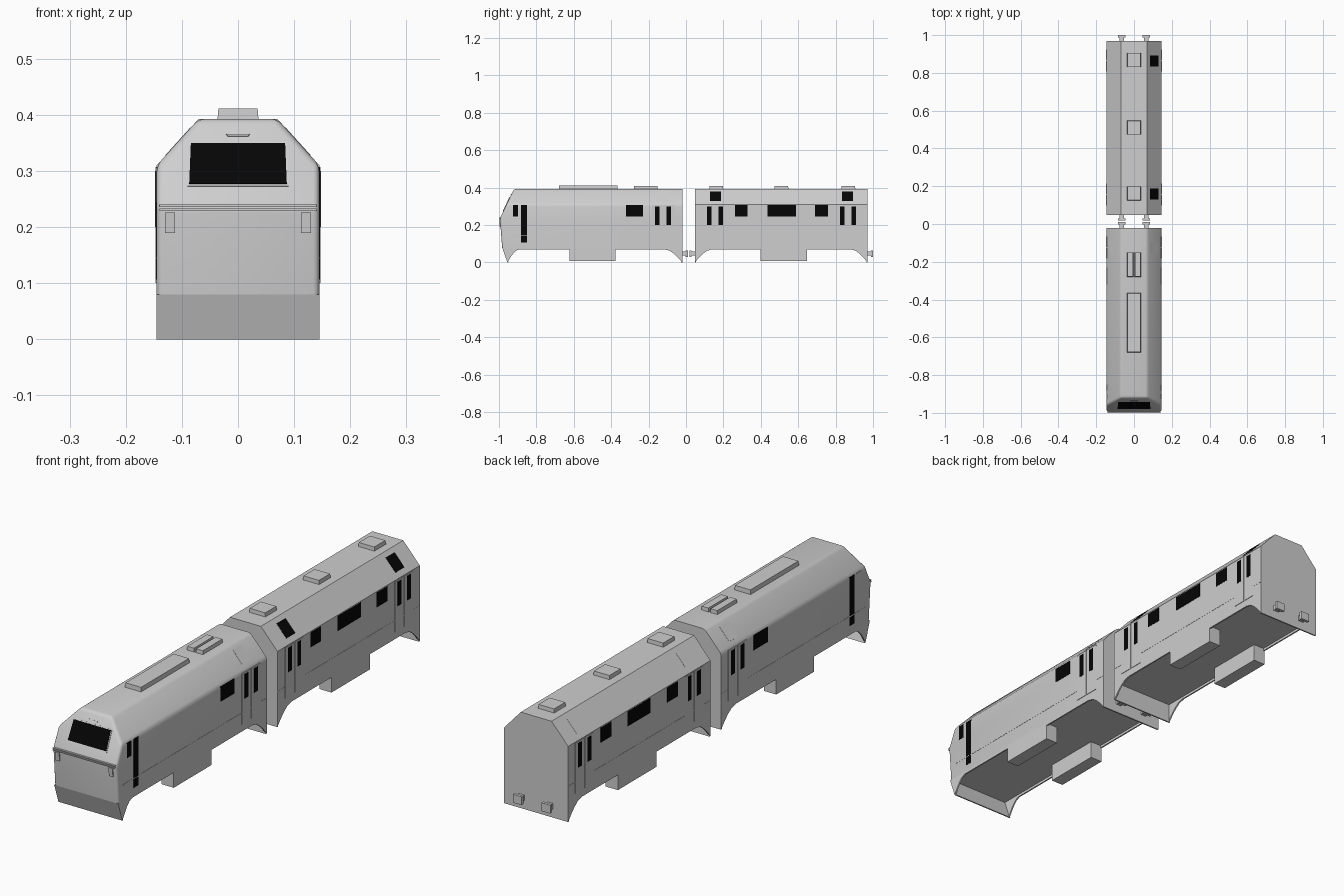
import bpy, bmesh, math
from mathutils import Vector

cube = bpy.data.objects.get("Cube")
if cube:
    bpy.data.objects.remove(cube, do_unlink=True)


def material(name, value):
    m = bpy.data.materials.new(name)
    m.use_nodes = True
    m.diffuse_color = (value, value, value, 1)
    bsdf = next(n for n in m.node_tree.nodes if n.type == 'BSDF_PRINCIPLED')
    bsdf.inputs["Base Color"].default_value = (value, value, value, 1)
    return m


GREY = material("light grey paint", 0.62)
BLACK = material("black glass", 0.0015)
HALF, FLOOR, SHOULDER, ROOF, RIDGE = 0.145, 0.08, 0.31, 0.393, 0.07
WAIST, SILL = 0.235, 0.07


def finish(name, bm, mat):
    bmesh.ops.recalc_face_normals(bm, faces=bm.faces)
    mesh = bpy.data.meshes.new(name)
    bm.to_mesh(mesh)
    bm.free()
    mesh.materials.append(mat)
    ob = bpy.data.objects.new(name, mesh)
    bpy.context.scene.collection.objects.link(ob)
    return ob


def loft(name, ring_a, ring_b, mat=GREY):
    """Solid between two matching rings of points."""
    bm = bmesh.new()
    a = [bm.verts.new(p) for p in ring_a]
    b = [bm.verts.new(p) for p in ring_b]
    n = len(a)
    bm.faces.new(a)
    bm.faces.new(b)
    for i in range(n):
        j = (i + 1) % n
        bm.faces.new((a[i], a[j], b[j], b[i]))
    return finish(name, bm, mat)


def box(name, x, y, z, mat=GREY, chamfer=0):
    """Box from ranges; chamfer narrows the top."""
    def ring(h, c):
        return [(x[0] + c, y[0] + c, h), (x[1] - c, y[0] + c, h),
                (x[1] - c, y[1] - c, h), (x[0] + c, y[1] - c, h)]
    return loft(name, ring(z[0], 0), ring(z[1], chamfer), mat)


def across(name, profile, x0, x1):
    """Side profile extruded from x0 to x1."""
    loft(name, [(x0, y, z) for y, z in profile], [(x1, y, z) for y, z in profile])


def plate(name, corners, mat=GREY, thick=0.003, outward=(0, -1, 0)):
    """Thin plate standing proud of a flat surface."""
    c = [Vector(p) for p in corners]
    n = (c[1] - c[0]).cross(c[2] - c[0]).normalized()
    if n.dot(Vector(outward)) < 0:
        n = -n
    return loft(name, [p - n * 0.002 for p in c], [p + n * thick for p in c], mat)


def both_sides(name, y, z, mat, thick):
    for side, s in (("left", 1), ("right", -1)):
        xs = sorted((s * (HALF - 0.002), s * (HALF + thick)))
        box(f"{side}_{name}", xs, y, z, mat)


def nose(z):
    """Depth of the front surface at a height."""
    if z > WAIST:
        return -0.995 + 0.075 * (z - WAIST) / (ROOF - WAIST)
    return -0.995 + 0.012 * (WAIST - z) / (WAIST - FLOOR)


SECTION = [(HALF, FLOOR), (HALF, WAIST), (HALF, SHOULDER), (RIDGE, ROOF),
           (-RIDGE, ROOF), (-HALF, SHOULDER), (-HALF, WAIST), (-HALF, FLOOR)]


def front_body():
    bm = bmesh.new()
    f = [bm.verts.new((x, nose(z), z)) for x, z in SECTION]
    b = [bm.verts.new((x, -0.02, z)) for x, z in SECTION]
    for i in range(8):
        j = (i + 1) % 8
        bm.faces.new((f[i], f[j], b[j], b[i]))
    bm.faces.new(f[1:7])
    bm.faces.new((f[0], f[1], f[6], f[7]))
    bm.faces.new(b)
    bmesh.ops.recalc_face_normals(bm, faces=bm.faces)
    soft = [e for e in bm.edges
            if e.calc_face_angle() > 0.15
            and not all(v.co.z < FLOOR + 0.01 for v in e.verts)
            and not all(v.co.y > -0.1 for v in e.verts)]
    bmesh.ops.bevel(bm, geom=soft, offset=0.011, offset_type='OFFSET',
                    segments=3, profile=0.5, affect='EDGES', clamp_overlap=True)
    ob = finish("front_car_body", bm, GREY)
    bpy.ops.object.select_all(action='DESELECT')
    ob.select_set(True)
    bpy.context.view_layer.objects.active = ob
    bpy.ops.object.shade_smooth_by_angle(angle=math.radians(30))


def skirts(car, front, front_tip, front_in, back_in, back):
    """Thin end plates and side skirts whose ends curve down into horns."""
    def curve(tip, inner):
        return [(tip + (inner - tip) * t, SILL * math.sin(t * math.pi / 2))
                for t in (0, 0.12, 0.25, 0.45, 0.7, 1)]
    prof = [(front, FLOOR)] + curve(front_tip, front_in)
    prof += curve(back, back_in)[::-1] + [(back, FLOOR)]
    for side, s in (("left", 1), ("right", -1)):
        across(f"{side}_{car}_side_skirt", prof, s * (HALF - 0.006), s * HALF)
    for end, top, tip, t in (("front", front, front_tip, 0.006), ("back", back, back, -0.006)):
        across(f"{car}_{end}_skirt",
               [(top, FLOOR), (tip, 0), (tip + t, 0), (top + t, FLOOR)],
               -HALF + 0.001, HALF - 0.001)


def buffers(name, y, out):
    for side, s in (("left", 1), ("right", -1)):
        c = s * 0.065
        box(f"{side}_{name}_stem", (c - 0.012, c + 0.012),
            sorted((y - out * 0.004, y + out * 0.02)), (0.036, 0.058))
        box(f"{side}_{name}_head", (c - 0.02, c + 0.02),
            sorted((y + out * 0.018, y + out * 0.03)), (0.03, 0.064))


def door(name, y0, y1):
    mid = (y0 + y1) / 2
    for tag, a, b in (("front", y0, mid - 0.002), ("back", mid + 0.002, y1)):
        both_sides(f"{name}_{tag}_leaf", (a, b), (0.1, SHOULDER - 0.003), GREY, 0.002)
        c = (a + b) / 2
        both_sides(f"{name}_{tag}_window", (c - 0.012, c + 0.012), (0.2, 0.3), BLACK, 0.0026)


def roof_hatch(name, s, y, mat):
    def on_slope(x):
        return SHOULDER + (HALF - x) * (ROOF - SHOULDER) / (HALF - RIDGE)
    a, b = 0.084, 0.129
    plate(name, [(s * a, y[0], on_slope(a)), (s * b, y[0], on_slope(b)),
                 (s * b, y[1], on_slope(b)), (s * a, y[1], on_slope(a))],
          mat, 0.0007, (s, 0, 1))


def on_nose(name, x_low, x_high, z, mat, thick):
    plate(name, [(x_low[0], nose(z[0]), z[0]), (x_low[1], nose(z[0]), z[0]),
                 (x_high[1], nose(z[1]), z[1]), (x_high[0], nose(z[1]), z[1])], mat, thick)


# Bodies and skirts
front_body()
loft("rear_car_body", [(x, 0.048, z) for x, z in SECTION if z != WAIST],
     [(x, 0.97, z) for x, z in SECTION if z != WAIST])
skirts("front_car", nose(FLOOR), -0.955, -0.89, -0.115, -0.02)
skirts("rear_car", 0.048, 0.048, 0.14, 0.88, 0.97)
buffers("front_car_back_buffer", -0.02, 1)
buffers("rear_car_front_buffer", 0.048, -1)
buffers("rear_car_back_buffer", 0.97, 1)

# Equipment boxes below the floor, and side mouldings
for car, y, rail in (("front_car", (-0.623, -0.377), (-0.95, -0.022)),
                     ("rear_car", (0.398, 0.648), (0.05, 0.968))):
    for side, s in (("left", 1), ("right", -1)):
        box(f"{side}_{car}_equipment_box", sorted((s * 0.09, s * HALF)), y, (0.008, 0.085))
    both_sides(f"{car}_moulding", rail, (0.143, 0.147), GREY, 0.0008)

# Passenger doors
door("front_car_door", -0.183, -0.065)
door("rear_car_front_door", 0.097, 0.215)
door("rear_car_back_door", 0.807, 0.925)

# Side windows
for name, y in (("front_car_window", (-0.321, -0.231)),
                ("rear_car_front_window", (0.261, 0.329)),
                ("rear_car_middle_window", (0.437, 0.587)),
                ("rear_car_back_window", (0.689, 0.759))):
    both_sides(name, y, (0.245, 0.306), BLACK, 0.0008)

# Driver's cab sides
both_sides("cab_door_window", (-0.882, -0.851), (0.107, 0.306), BLACK, 0.0008)
for side, s, mat in (("left", 1, BLACK), ("right", -1, GREY)):
    box(f"{side}_cab_window", sorted((s * (HALF - 0.002), s * (HALF + 0.0008))),
        (-0.926, -0.899), (0.245, 0.306), mat)

# Nose details
on_nose("windscreen_frame", (-0.09, 0.09), (-0.088, 0.088), (0.272, 0.353), GREY, 0.002)
on_nose("windscreen", (-0.087, 0.087), (-0.084, 0.084), (0.276, 0.349), BLACK, 0.003)
for name, z in (("lower", 0.229), ("upper", 0.236)):
    box(f"{name}_nose_rail", (-0.14, 0.14), (-1.0, -0.985), (z, z + 0.004))
for side, s in (("left", 1), ("right", -1)):
    x = sorted((s * 0.112, s * 0.13))
    on_nose(f"{side}_headlight", x, x, (0.19, 0.226), GREY, 0.004)
on_nose("nose_handle", (-0.018, 0.018), (-0.021, 0.021), (0.361, 0.365), GREY, 0.003)

# Roof equipment
box("front_car_long_roof_unit", (-0.037, 0.037), (-0.68, -0.365), (0.385, 0.411), GREY, 0.002)
for side, x in (("left", (0.003, 0.037)), ("right", (-0.037, -0.003))):
    box(f"{side}_front_car_roof_unit", x, (-0.28, -0.15), (0.385, 0.408), GREY, 0.002)
for i, y in enumerate((0.162, 0.51, 0.868)):
    box(f"rear_car_roof_unit_{i + 1}", (-0.037, 0.037), (y - 0.038, y + 0.038),
        (0.385, 0.409), GREY, 0.002)

# Hatches on the roof slopes
for name, y, left_mat in (("front_car_hatch", (-0.155, -0.095), GREY),
                          ("rear_car_front_hatch", (0.129, 0.187), BLACK),
                          ("rear_car_back_hatch", (0.835, 0.893), BLACK)):
    roof_hatch(f"left_{name}", 1, y, left_mat)
    roof_hatch(f"right_{name}", -1, y, GREY)
